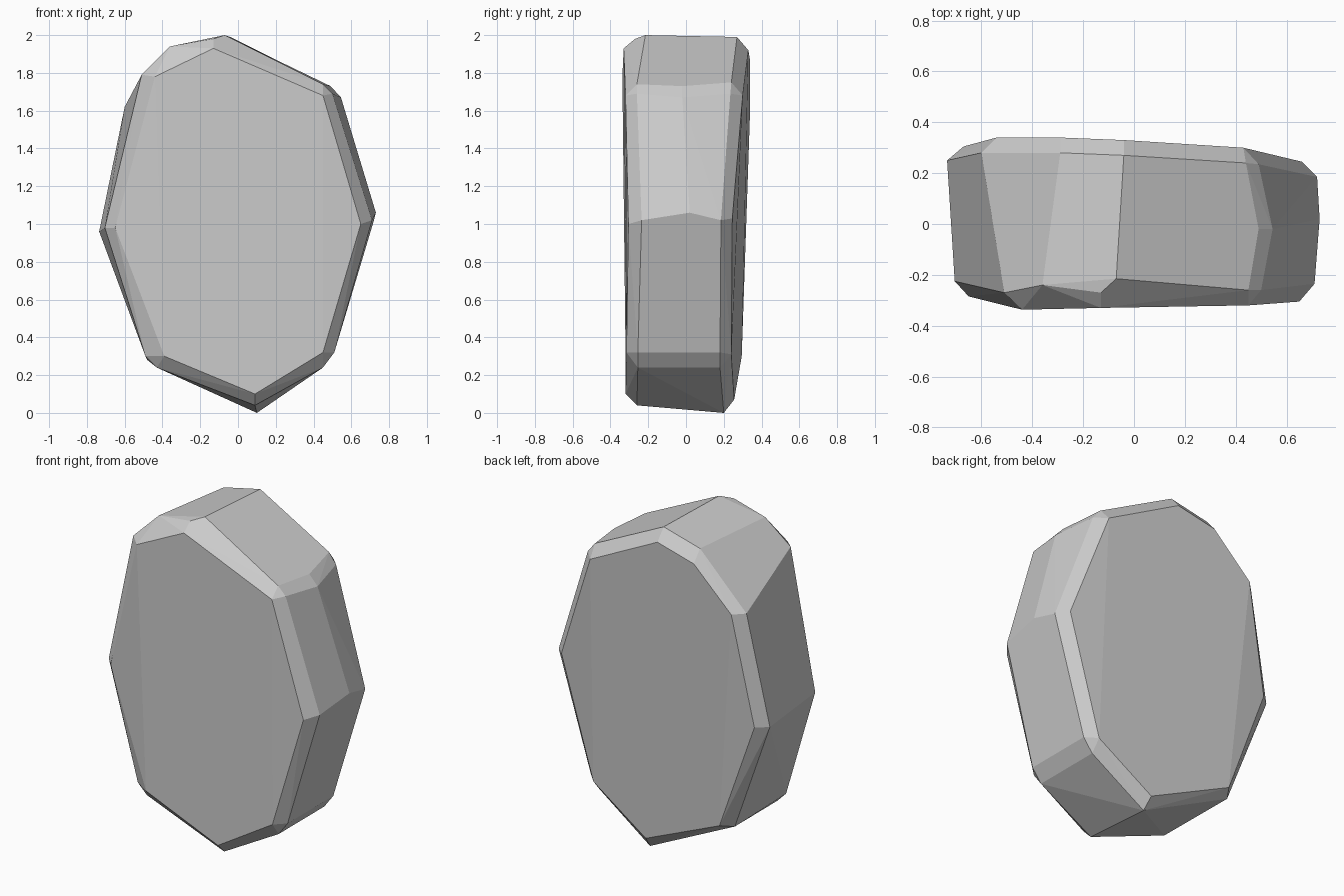
import bpy, bmesh

# Outlines of the slab-shaped stone, as (x, y, z) corners running clockwise from the top
front_face = [(-0.13, -0.33, 1.93), (0.45, -0.32, 1.68), (0.65, -0.305, 1.0), (0.45, -0.315, 0.32),
              (0.09, -0.32, 0.10), (-0.39, -0.32, 0.30), (-0.65, -0.285, 0.98), (-0.44, -0.337, 1.78)]
front_rim = [(-0.07, -0.215, 2.0), (0.45, -0.26, 1.74), (0.50, -0.26, 1.69), (0.71, -0.235, 1.02),
             (0.51, -0.255, 0.32), (0.45, -0.255, 0.24), (0.09, -0.26, 0.04), (-0.43, -0.255, 0.24),
             (-0.49, -0.255, 0.30), (-0.705, -0.225, 0.98), (-0.51, -0.27, 1.79),
             (-0.36, -0.24, 1.94), (-0.13, -0.27, 1.98)]
right_ridge = [(0.49, -0.02, 1.73), (0.545, -0.02, 1.67), (0.73, 0.02, 1.06)]
back_rim = [(-0.04, 0.27, 1.99), (0.44, 0.24, 1.75), (0.49, 0.235, 1.69), (0.72, 0.185, 1.02),
            (0.51, 0.18, 0.32), (0.45, 0.18, 0.24), (0.10, 0.20, 0.0), (-0.48, 0.22, 0.28),
            (-0.735, 0.25, 0.96), (-0.60, 0.28, 1.62), (-0.29, 0.28, 1.93)]
back_face = [(-0.04, 0.33, 1.92), (0.43, 0.30, 1.68), (0.66, 0.245, 1.03), (0.45, 0.24, 0.31),
             (0.09, 0.255, 0.07), (-0.43, 0.295, 0.30), (-0.67, 0.305, 0.96), (-0.54, 0.34, 1.62),
             (-0.29, 0.34, 1.86)]

# Wrap the outlines in one faceted shell
bm = bmesh.new()
for ring in (front_face, front_rim, right_ridge, back_rim, back_face):
    for corner in ring:
        bm.verts.new(corner)
hull = bmesh.ops.convex_hull(bm, input=bm.verts[:])
unused = [v for v in bm.verts if not v.link_faces]
bmesh.ops.delete(bm, geom=unused, context='VERTS')

# Merge nearly coplanar triangles into broad facets
bmesh.ops.dissolve_limit(bm, angle_limit=0.05, verts=bm.verts[:], edges=bm.edges[:])
bmesh.ops.recalc_face_normals(bm, faces=bm.faces[:])

mesh = bpy.data.meshes.new("stone_slab")
bm.to_mesh(mesh)
bm.free()
stone = bpy.data.objects.new("stone_slab", mesh)
bpy.context.collection.objects.link(stone)
